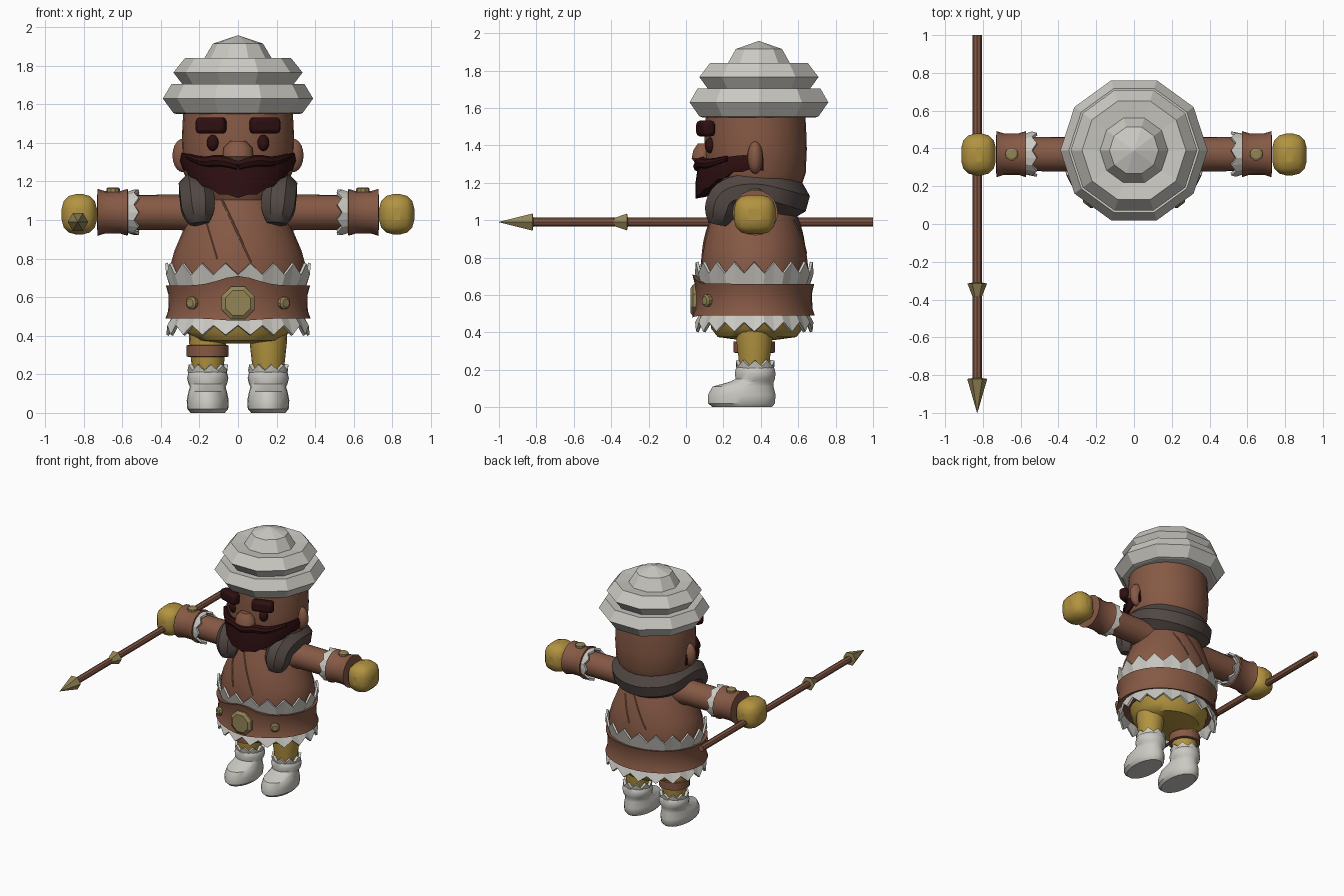
import bpy, bmesh, math
from mathutils import Vector, Matrix

if "Cube" in bpy.data.objects:
    bpy.data.objects.remove(bpy.data.objects["Cube"])

CY = 0.365  # depth of the body axis


def material(name, *rgb):
    m = bpy.data.materials.new(name)
    m.diffuse_color = [((c / 255 + 0.055) / 1.055) ** 2.4 for c in rgb] + [1]
    m.use_nodes = True
    m.node_tree.nodes["Principled BSDF"].inputs["Base Color"].default_value = m.diffuse_color
    return m


PALE = material("pale grey", 203, 201, 194)
BROWN = material("leather brown", 134, 89, 69)
YELLOW = material("warm yellow", 178, 147, 64)
BRASS = material("dull brass", 148, 133, 86)
FUR = material("dark fur", 82, 72, 68)
HAIR = material("dark hair", 46, 15, 17)


def finish(obj, mat, smooth=True):
    obj.data.materials.clear()
    obj.data.materials.append(mat)
    bpy.ops.object.select_all(action='DESELECT')
    obj.select_set(True)
    bpy.context.view_layer.objects.active = obj
    if smooth:
        bpy.ops.object.shade_smooth_by_angle(angle=math.radians(38))
    return obj


def loft(name, rings, mat, smooth=True, caps=True, thick=0):
    """Skin a list of closed rings of points."""
    bm = bmesh.new()
    rows = [[bm.verts.new(p) for p in r] for r in rings]
    n = len(rows[0])
    for a, b in zip(rows, rows[1:]):
        for i in range(n):
            j = (i + 1) % n
            bm.faces.new((a[i], a[j], b[j], b[i]))
    if caps:
        bm.faces.new(rows[0][::-1])
        bm.faces.new(rows[-1])
    bmesh.ops.recalc_face_normals(bm, faces=bm.faces)
    me = bpy.data.meshes.new(name)
    bm.to_mesh(me)
    bm.free()
    obj = bpy.data.objects.new(name, me)
    bpy.context.collection.objects.link(obj)
    if thick:
        obj.modifiers.new("thickness", 'SOLIDIFY').thickness = thick
    return finish(obj, mat, smooth)


def ring(rx, ry, z, n=24, cx=0, cy=CY):
    return [Vector((cx + rx * math.cos(2 * math.pi * i / n),
                    cy + ry * math.sin(2 * math.pi * i / n), z)) for i in range(n)]


def stack(name, prof, mat, n=24, cx=0, cy=CY, smooth=True):
    """Stacked ellipses; prof rows are (rx, ry, z) or (rx, ry, z, centre y)."""
    return loft(name, [ring(*p[:3], n, cx, p[3] if len(p) > 3 else cy) for p in prof], mat, smooth)


def axial(name, prof, mat, matrix, n=20, smooth=True):
    """Round part along local z, from (radius, z) rows."""
    o = stack(name, [(r, r, z) for r, z in prof], mat, n, 0, 0, smooth)
    o.matrix_world = matrix
    return o


def trim(name, r0, z0, r1, tip, valley, teeth, ratio=1, matrix=None, cx=0, cy=CY, thick=0.015):
    """Zigzag fur band from a plain edge to a toothed edge."""
    n = teeth * 2
    edge = ring(r1, r1 * ratio, tip, n, cx, cy)
    for p in edge[1::2]:
        p.z = valley
    o = loft(name, [ring(r0, r0 * ratio, z0, n, cx, cy), edge], PALE, False, False, thick)
    if matrix:
        o.matrix_world = matrix
    return o


def block(name, loc, size, bevel, mat, rot=0, segs=3):
    bpy.ops.mesh.primitive_cube_add(size=1, location=loc, rotation=(0, 0, rot))
    o = bpy.context.object
    o.name = name
    o.scale = size
    bpy.ops.object.transform_apply(location=False, rotation=False, scale=True)
    b = o.modifiers.new("round", 'BEVEL')
    b.width, b.segments = bevel, segs
    return finish(o, mat)


def ball(name, loc, size, mat):
    bpy.ops.mesh.primitive_uv_sphere_add(segments=16, ring_count=10, radius=1, location=loc)
    o = bpy.context.object
    o.name = name
    o.scale = size
    return finish(o, mat)


def tube(name, pts, radius, mat, res=3):
    """Tapered tube through (x, y, z, thickness factor) points."""
    cu = bpy.data.curves.new(name, 'CURVE')
    cu.dimensions, cu.bevel_depth, cu.bevel_resolution = '3D', radius, res
    cu.use_fill_caps, cu.resolution_u = True, 5
    s = cu.splines.new('NURBS')
    s.points.add(len(pts) - 1)
    s.use_endpoint_u, s.order_u = True, 3
    for p, q in zip(s.points, pts):
        p.co, p.radius = (*q[:3], 1), q[3]
    o = bpy.data.objects.new(name, cu)
    bpy.context.collection.objects.link(o)
    bpy.ops.object.select_all(action='DESELECT')
    o.select_set(True)
    bpy.context.view_layer.objects.active = o
    bpy.ops.object.convert(target='MESH')
    return finish(bpy.context.object, mat)


def facing(loc, direction):
    return Matrix.Translation(loc) @ Vector(direction).to_track_quat('Z', 'Y').to_matrix().to_4x4()


# tiered helmet
HELM = [(.32, 1.55), (.335, 1.555), (.39, 1.63), (.345, 1.705), (.285, 1.70), (.335, 1.765),
        (.275, 1.84), (.18, 1.83), (.13, 1.915), (.004, 1.957)]
axial("helmet", HELM, PALE, Matrix.Translation((0, .39, 0)), 10, False)

# head and face
stack("head", [(.19, .19, 1.08), (.25, .24, 1.17), (.283, .268, 1.25), (.292, .274, 1.38),
               (.288, .27, 1.5), (.28, .262, 1.6)], BROWN, 28, 0, .372)
stack("nose", [(.05, .045, 1.305), (.08, .065, 1.33), (.075, .055, 1.375), (.04, .03, 1.41)],
      BROWN, 10, 0, .092)
for s in (-1, 1):
    block("eyebrow", (s * .14, .105, 1.49), (.16, .07, .085), .022, HAIR, s * .3, 2)
    ball("eye", (s * .13, .13, 1.40), (.032, .03, .042), HAIR)
    ball("ear", (s * .285, .37, 1.335), (.055, .042, .087), BROWN)
    tube("moustache", [(0, .065, 1.285, .9), (s * .09, .075, 1.315, 1.1), (s * .18, .12, 1.295, .9),
                       (s * .26, .22, 1.33, .5)], .03, HAIR, 2)

# beard wrapped around the jaw
slices = []
for i in range(-10, 11):
    a = math.radians(i * 9.8)
    sn, cs = math.sin(a), math.cos(a)
    top = 1.30 + .05 * sn * sn
    low = 1.115 + .15 * sn * sn + (.012 if i % 2 else 0)
    mid = (top + low) / 2
    slices.append([Vector((rx * sn, .37 - ry * cs, z)) for rx, ry, z in
                   ((.27, .25, top), (.296, .305, top), (.304, .318, mid), (.29, .318, low), (.24, .21, low + .02))])
loft("beard", slices, HAIR)

# fur collar
half = [(.2, .17, .98, .55), (.205, .18, 1.03, 1), (.215, .21, 1.14, 1.0),
        (.225, .36, 1.17, .95), (.19, .5, 1.13, 1.1)]
tube("fur_collar", half + [(0, .57, 1.11, 1.2)] + [(-x, y, z, r) for x, y, z, r in half[::-1]], .095, FUR, 2)

# tunic with its folds
TUNIC = [(.33, .28, .48), (.35, .288, .66), (.352, .287, .76), (.33, .277, .84), (.3, .262, .91),
         (.262, .236, 1.0), (.22, .205, 1.08), (.17, .17, 1.17)]
stack("tunic", TUNIC, BROWN, 28)


def tunic_point(x, z, back=False):
    for a, b in zip(TUNIC, TUNIC[1:]):
        if a[2] <= z <= b[2]:
            t = (z - a[2]) / (b[2] - a[2])
            rx, ry = a[0] + t * (b[0] - a[0]), a[1] + t * (b[1] - a[1])
            d = ry * math.sqrt(max(0, 1 - (x / rx) ** 2))
            return (x, CY + d if back else CY - d, z, 1)


for back, (x0, z0), (x1, z1) in ((0, (-.17, 1.0), (-.11, .8)), (0, (-.09, 1.12), (.07, .78)),
                                 (1, (.05, 1.05), (-.1, .8)), (1, (.12, 1.0), (.04, .82))):
    tube("tunic_fold", [tunic_point(x0 + (x1 - x0) * t / 5, z0 + (z1 - z0) * t / 5, back)
                        for t in range(6)], .006, BROWN, 1)

# fur trims above and below the belt
trim("upper_trim", .345, .63, .378, .775, .715, 18, .84)
trim("lower_trim", .33, .52, .372, .405, .455, 18, .85)

# belt, raised behind the buckle
rows = []
for r, top, z in ((.33, 0, .51), (.376, 0, .49), (.362, 0, .53), (.36, 1, .61), (.374, 1, .66), (.33, 1, .65)):
    rr = ring(r, r * .872, z, 40, 0, .36)
    for p in rr:
        if p.y < .36:
            p.z += (.05 if top else -.012) * math.exp(-(p.x / .13) ** 2)
    rows.append(rr)
loft("belt", rows, BROWN)
axial("buckle", [(.093, 0), (.093, .02), (.07, .035)], BRASS,
      facing((0, .058, .57), (0, -1, 0)) @ Matrix.Rotation(math.pi / 8, 4, 'Z'), 8, False)
for s in (-1, 1):
    axial("belt_stud", [(.033, -.02), (.033, .016), (.022, .024)], BRASS,
          facing((s * .235, .118, .57), (s * .6, -.8, 0)), 10, False)

# breeches
stack("breeches", [(.1, .1, .36), (.22, .21, .375), (.27, .245, .42), (.3, .26, .52)], YELLOW, 24, 0, .38)

for s in (-1, 1):
    # leg and boot
    stack("leg", [(.078, .08, .2), (.085, .085, .26), (.096, .098, .36), (.1, .102, .48)], YELLOW, 18, s * .157)
    stack("boot", [(.088, .16, 0, .30), (.106, .18, .02, .297), (.109, .183, .065, .298), (.1, .165, .11, .305),
                   (.092, .12, .135, .35), (.1, .106, .15, .37), (.107, .11, .18, .37), (.1, .104, .21, .37),
                   (.085, .085, .225, .37)], PALE, 22, s * .157)
    trim("boot_trim", .1, .205, .105, .25, .22, 9, 1, None, s * .157, .37, .02)

    # arm, cuff and hand, along the local z axis
    out = facing((0, .37, 1.04), (s, 0, 0))
    axial("arm", [(.12, .06), (.105, .2), (.092, .3), (.09, .6)], BROWN, out)
    trim("sleeve_trim", .108, .575, .12, .515, .54, 9, 1, out, 0, 0)
    axial("cuff", [(.09, .57), (.122, .572), (.11, .61), (.11, .69), (.122, .728), (.09, .73)], BROWN, out)
    axial("cuff_stud", [(.035, -.05), (.035, .008), (.024, .015)], BRASS,
          Matrix.Translation((s * .648, .37, 1.155)), 10, False)
    block("hand", (s * .823, .368, 1.03), (.182, .222, .21), .075, YELLOW)

# strap on one leg
stack("leg_strap", [(.095, .095, .29), (.109, .112, .292), (.109, .112, .35), (.095, .095, .352)], BROWN, 18, -.157)

# spear
fore = facing((-.83, 0, .99), (0, -1, 0))
axial("spear_shaft", [(.024, -1), (.024, .85)], BROWN, fore, 8, False)
axial("spear_head", [(.02, .815), (.053, .82), (.001, 1)], BRASS, fore, 6, False)
axial("spear_collar", [(.024, .31), (.052, .315), (.015, .41)], BRASS, fore, 6, False)
